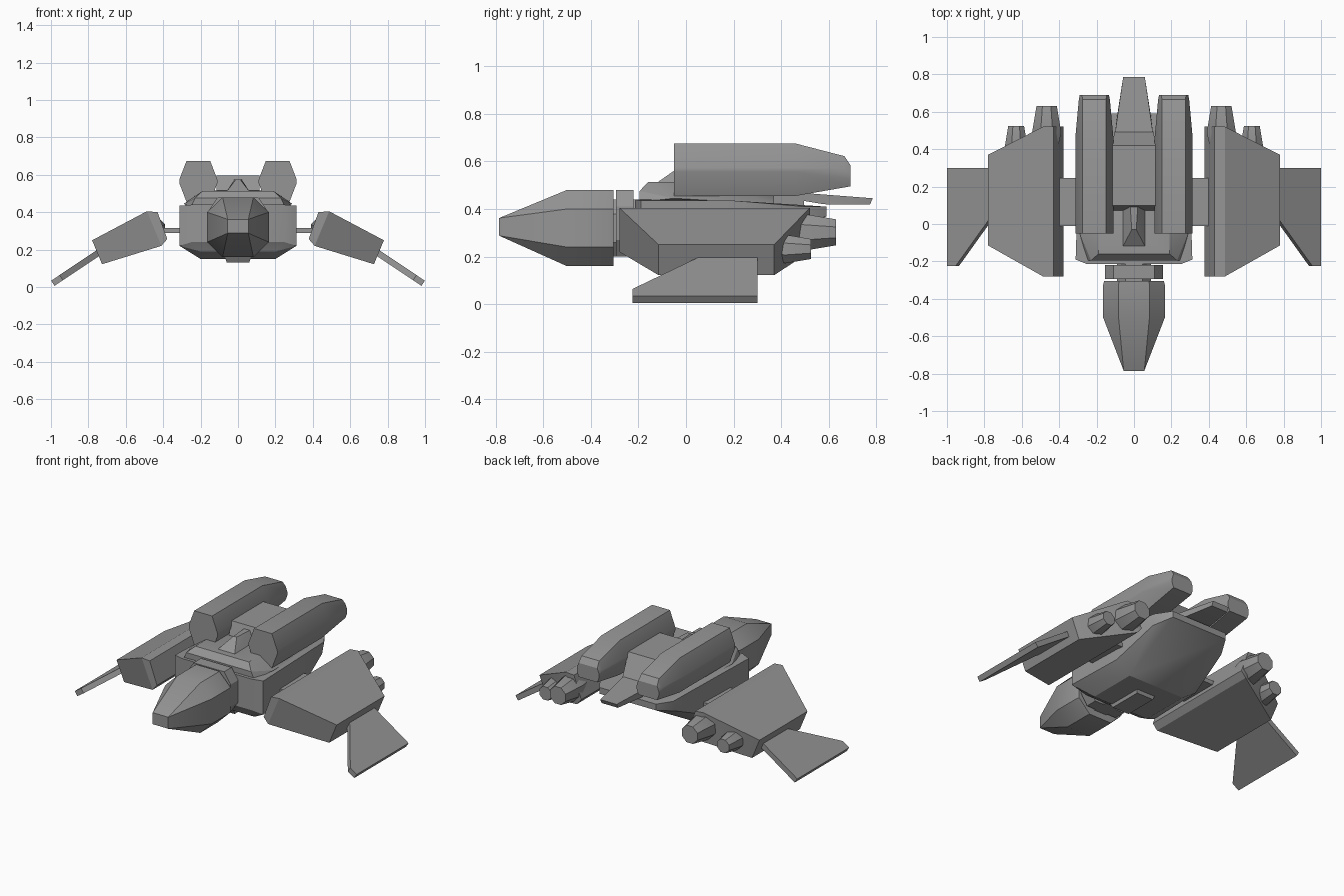
import bpy
import bmesh
from math import radians

cube = bpy.data.objects.get("Cube")
if cube:
    bpy.data.objects.remove(cube, do_unlink=True)

grey = bpy.data.materials.new("hull grey")
grey.use_nodes = True
grey.diffuse_color = (0.3, 0.3, 0.3, 1)
grey.node_tree.nodes["Principled BSDF"].inputs["Base Color"].default_value = (0.3, 0.3, 0.3, 1)


def solid(name, points, mirror=False):
    """Convex faceted block around the points, optionally mirrored in x."""
    bm = bmesh.new()
    for p in points:
        bm.verts.new(p)
    bmesh.ops.remove_doubles(bm, verts=bm.verts[:], dist=0.0005)
    res = bmesh.ops.convex_hull(bm, input=bm.verts[:])
    loose = {v for v in res["geom_interior"] + res["geom_unused"]
             if isinstance(v, bmesh.types.BMVert)}
    bmesh.ops.delete(bm, geom=list(loose), context="VERTS")
    bmesh.ops.dissolve_limit(bm, angle_limit=radians(1.5), verts=bm.verts[:], edges=bm.edges[:])
    bmesh.ops.recalc_face_normals(bm, faces=bm.faces[:])
    mesh = bpy.data.meshes.new(name)
    bm.to_mesh(mesh)
    bm.free()
    mesh.materials.append(grey)
    obj = bpy.data.objects.new(name, mesh)
    bpy.context.collection.objects.link(obj)
    bpy.ops.object.select_all(action="DESELECT")
    obj.select_set(True)
    bpy.context.view_layer.objects.active = obj
    bpy.ops.object.shade_smooth_by_angle(angle=radians(25))
    if mirror:
        obj.modifiers.new("mirror", "MIRROR")
    return obj


def ring(y, cx, cz, w, h, fx=0.5, fz=0.5):
    """Chamfered section: half width w, half height h, flats fx and fz."""
    return [(cx + sx * a, y, cz + sz * b)
            for sx in (-1, 1) for sz in (-1, 1)
            for a, b in ((w, h * fz), (w * fx, h))]


def box(x0, x1, y0, y1, z0, z1):
    return [(x, y, z) for x in (x0, x1) for y in (y0, y1) for z in (z0, z1)]


def both(points):
    return [(s * x, y, z) for s in (-1, 1) for x, y, z in points]


# Cockpit nose and neck
solid("cockpit_nose",
      ring(-0.785, 0, 0.325, 0.055, 0.037, 1, 1)
      + ring(-0.5, 0, 0.32, 0.165, 0.16)
      + ring(-0.325, 0, 0.32, 0.165, 0.16)
      + ring(-0.305, 0, 0.32, 0.16, 0.16))
solid("neck_core", ring(-0.32, 0, 0.32, 0.09, 0.12) + ring(-0.2, 0, 0.32, 0.09, 0.12))
solid("neck_collar", ring(-0.295, 0, 0.34, 0.155, 0.14, 0.7) + ring(-0.22, 0, 0.34, 0.155, 0.14, 0.7))

# Main hull, raised deck and keel
solid("main_hull", both([
    (0.25, -0.215, 0.41), (0.25, -0.215, 0.24), (0.2, -0.19, 0.19),
    (0.312, -0.19, 0.435), (0.312, -0.19, 0.22), (0.2, -0.12, 0.15), (0.25, -0.215, 0.44),
    (0.3, 0.2, 0.435), (0.3, 0.2, 0.22), (0.2, 0.2, 0.15),
    (0.2, 0.59, 0.41), (0.2, 0.59, 0.37), (0.26, 0.5, 0.41), (0.26, 0.48, 0.34)]))
solid("upper_deck", both([
    (0.25, -0.195, 0.43), (0.23, -0.195, 0.475), (0.19, -0.16, 0.513),
    (0.19, 0.1, 0.515), (0.29, -0.05, 0.445), (0.25, 0.37, 0.42), (0.17, 0.37, 0.455)]))
solid("belly_keel", both([
    (0.06, -0.12, 0.13), (0.075, -0.15, 0.18), (0.06, 0.1, 0.13), (0.075, 0.12, 0.18)]))

# Dorsal ridge, spine block and tail
solid("dorsal_ridge", both([
    (0.065, -0.13, 0.505), (0.065, 0.09, 0.505), (0.012, -0.03, 0.575), (0.02, 0.09, 0.575)]))
solid("spine_block", both([
    (0.115, 0.06, 0.48), (0.115, 0.1, 0.597), (0.115, 0.42, 0.597),
    (0.105, 0.495, 0.46), (0.115, 0.1, 0.4), (0.105, 0.495, 0.4)]))
solid("tail_plate", both([
    (0.105, 0.46, 0.47), (0.105, 0.46, 0.44), (0.058, 0.785, 0.445),
    (0.058, 0.772, 0.418), (0.09, 0.58, 0.42)]))

# Pair of long upper pods
solid("upper_pods",
      ring(-0.05, 0.212, 0.565, 0.102, 0.11, 0.62, 0.08)
      + ring(0.46, 0.212, 0.565, 0.102, 0.11, 0.62, 0.08)
      + ring(0.665, 0.212, 0.558, 0.083, 0.064, 0.75, 0.2)
      + ring(0.69, 0.212, 0.54, 0.078, 0.045, 0.85, 0.3), mirror=True)

# Wing struts and drooped wing pods
solid("wing_struts", box(0.27, 0.42, -0.01, 0.245, 0.288, 0.315), mirror=True)
inner = ((0.487, 0.405), (0.43, 0.4), (0.378, 0.257), (0.41, 0.22))
outer = ((0.78, 0.25), (0.727, 0.122))
solid("wing_pods",
      [(x, y, z) for x, z in inner for y in (-0.28, 0.52)]
      + [(x, y, z) for x, z in outer for y in (-0.115, 0.37)], mirror=True)

# Swept fins
plan = ((0.73, 0.3), (0.99, 0.3), (0.99, -0.225), (0.945, -0.225), (0.73, 0.075))
solid("wing_fins",
      [(x + s * 0.009, y, 0.02 + (0.99 - x) * 0.67 + s * 0.014)
       for x, y in plan for s in (-1, 1)], mirror=True)

# Engine nozzles, large and small
for name, x, z, r, y0, y1 in (("large_nozzles", 0.467, 0.302, 0.078, 0.4, 0.63),
                              ("small_nozzles", 0.63, 0.232, 0.06, 0.35, 0.525)):
    ym = y1 - 1.8 * r
    solid(name,
          ring(y0, x, z, r * 0.75, r * 0.75, 0.414, 0.414)
          + ring(ym, x, z, r, r, 0.414, 0.414)
          + ring(y1, x, z, r * 0.7, r * 0.7, 0.414, 0.414), mirror=True)
